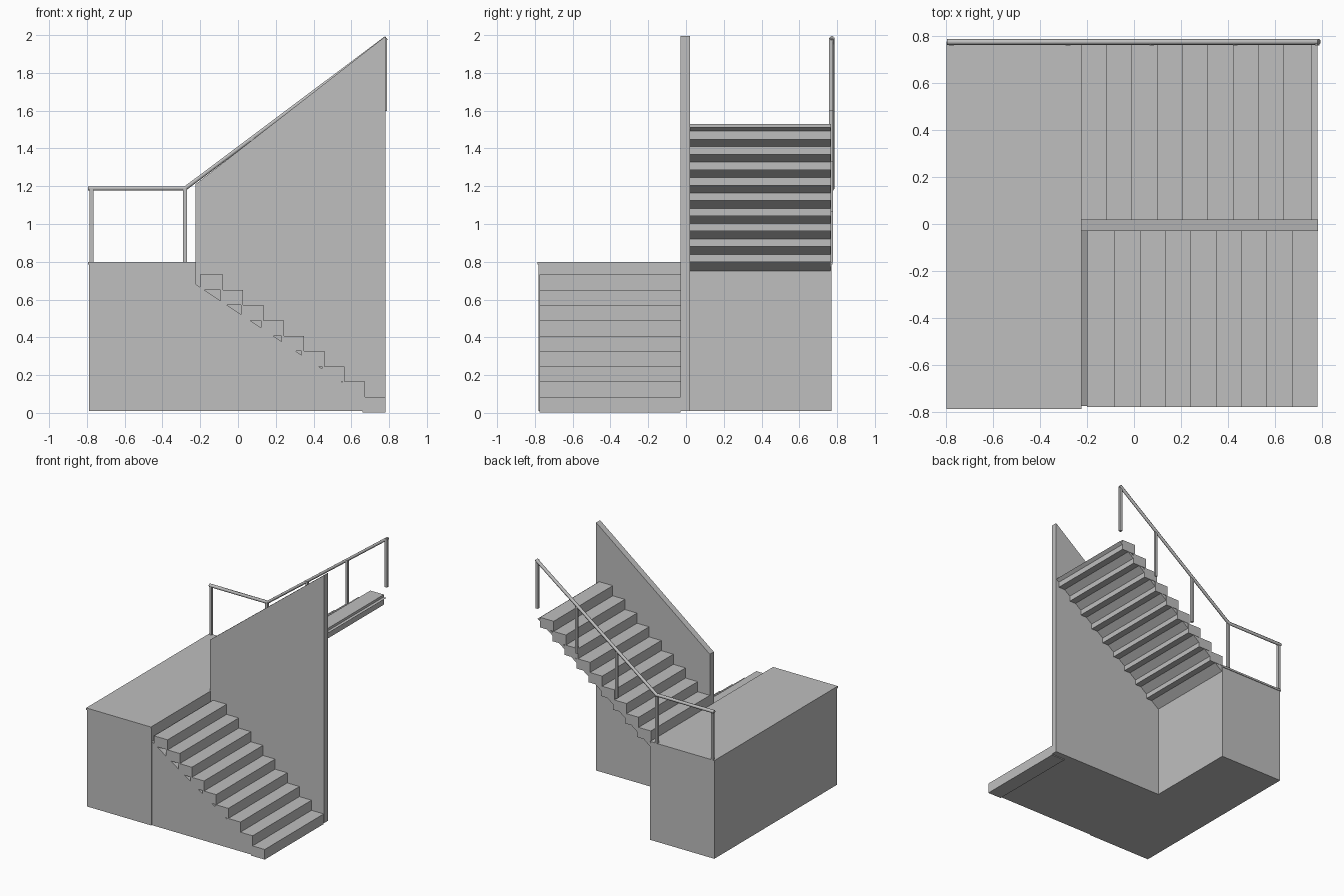
import bpy
import bmesh
from mathutils import Vector

cube = bpy.data.objects.get("Cube")
if cube:
    bpy.data.objects.remove(cube, do_unlink=True)

# One plain grey for everything
grey = bpy.data.materials.new("plain_grey")
grey.use_nodes = True
colour = (0.52, 0.52, 0.52, 1)
grey.diffuse_color = colour
for node in grey.node_tree.nodes:
    if node.type == "BSDF_PRINCIPLED":
        node.inputs["Base Color"].default_value = colour


def add_mesh(name, mesh):
    obj = bpy.data.objects.new(name, mesh)
    mesh.materials.clear()
    mesh.materials.append(grey)
    bpy.context.scene.collection.objects.link(obj)
    return obj


def prism(name, profile, y0, y1):
    """Extrude an (x, z) profile from y0 to y1."""
    bm = bmesh.new()
    face = bm.faces.new([bm.verts.new((x, y0, z)) for x, z in profile])
    side = bmesh.ops.extrude_face_region(bm, geom=[face])["geom"]
    verts = [v for v in side if isinstance(v, bmesh.types.BMVert)]
    bmesh.ops.translate(bm, verts=verts, vec=(0, y1 - y0, 0))
    bmesh.ops.recalc_face_normals(bm, faces=bm.faces)
    mesh = bpy.data.meshes.new(name)
    bm.to_mesh(mesh)
    bm.free()
    return add_mesh(name, mesh)


def box(name, x0, x1, y0, y1, z0, z1):
    return prism(name, [(x0, z0), (x1, z0), (x1, z1), (x0, z1)], y0, y1)


def tube(name, points, radius):
    curve = bpy.data.curves.new(name + "_path", "CURVE")
    curve.dimensions = "3D"
    curve.bevel_depth = radius
    curve.bevel_resolution = 1
    curve.use_fill_caps = True
    spline = curve.splines.new("POLY")
    spline.points.add(len(points) - 1)
    for p, co in zip(spline.points, points):
        p.co = (*co, 1)
    temp = bpy.data.objects.new(name + "_path", curve)
    bpy.context.scene.collection.objects.link(temp)
    graph = bpy.context.evaluated_depsgraph_get()
    mesh = bpy.data.meshes.new_from_object(temp.evaluated_get(graph))
    bpy.data.objects.remove(temp, do_unlink=True)
    return add_mesh(name, mesh)


BASE, LANDING = 0.01, 0.80
STEPS, RUN, RISE, DEPTH = 9, 0.1075, 0.081, 0.12

# Landing block with a slightly wider top edge
box("landing", -0.79, -0.222, -0.78, 0.77, BASE, 0.79)
box("landing_edge", -0.795, -0.222, -0.785, 0.775, 0.785, LANDING)

# Dividing wall with sloped top
prism("dividing_wall", [(-0.225, BASE), (0.782, BASE), (0.782, 1.995), (-0.225, 1.21)],
      -0.03, 0.02)

# Lower flight: solid sloped base and box steps
prism("lower_flight_base", [(-0.222, BASE), (0.78, BASE), (-0.222, 0.68)], -0.773, -0.03)
for i in range(STEPS):
    front = 0.78 - RUN * i
    box(f"lower_step_{i + 1}", front - DEPTH, front, -0.776, -0.03,
        RISE * i + 0.003, RISE * (i + 1) + 0.003)

# Upper flight: thin sloped soffit and box steps
prism("upper_flight_soffit", [(-0.222, 0.75), (0.78, 1.51), (0.755, 1.51), (-0.222, 0.80)],
      0.02, 0.764)
for i in range(STEPS):
    front = -0.225 + RUN * i
    box(f"upper_step_{i + 1}", front, front + DEPTH, 0.02, 0.767,
        LANDING + RISE * i, LANDING + RISE * (i + 1))

# Handrail along the landing and up the upper flight
RAIL_Y = 0.773
start, bend, end = (Vector((x, RAIL_Y, z)) for x, z in
                    ((-0.793, 1.188), (-0.28, 1.188), (0.785, 1.985)))
tube("handrail", [start, bend, end], 0.013)

# Posts under the handrail
tops = [Vector((-0.775, RAIL_Y, 1.188))] + [bend.lerp(end, t / 3) for t in range(4)]
for i, top in enumerate(tops):
    x = min(top.x, 0.778)
    box(f"rail_post_{i + 1}", x - 0.01, x + 0.01, 0.758, 0.778, top.z - 0.388, top.z)
